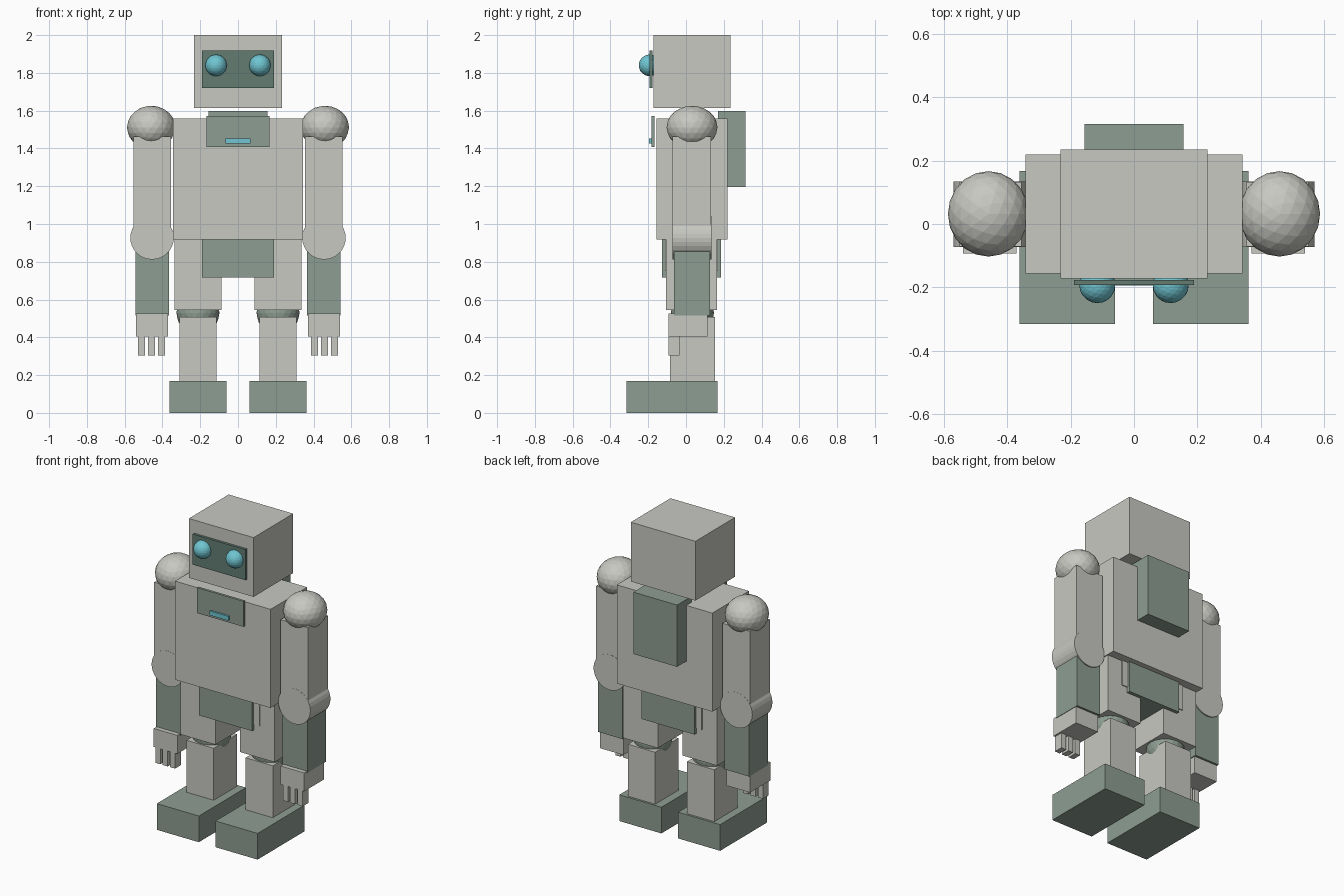
import bpy
import math

cube = bpy.data.objects.get("Cube")
if cube:
    bpy.data.objects.remove(cube, do_unlink=True)


def material(name, rgb):
    m = bpy.data.materials.new(name)
    m.use_nodes = True
    m.diffuse_color = (*rgb, 1)
    m.node_tree.nodes["Principled BSDF"].inputs["Base Color"].default_value = (*rgb, 1)
    return m


LIGHT = material("pale_grey", (0.58, 0.58, 0.54))
GREEN = material("grey_green", (0.27, 0.34, 0.29))
DARK = material("dark_green", (0.125, 0.20, 0.17))
CYAN = material("cyan", (0.16, 0.56, 0.64))


def finish(name, mat):
    ob = bpy.context.object
    ob.name = name
    ob.data.materials.append(mat)
    return ob


def box(name, x, y, z, mat):
    """Box from (min, max) ranges on each axis."""
    mid = [(a + b) / 2 for a, b in (x, y, z)]
    bpy.ops.mesh.primitive_cube_add(size=1, location=mid)
    ob = finish(name, mat)
    ob.scale = [b - a for a, b in (x, y, z)]
    return ob


def centred(name, half, y, z, mat):
    return box(name, (-half, half), y, z, mat)


def ball(name, centre, radii, mat):
    bpy.ops.mesh.primitive_ico_sphere_add(subdivisions=3, radius=1, location=centre)
    ob = finish(name, mat)
    ob.scale = radii
    return ob


# Head and face
centred("head", 0.232, (-0.172, 0.235), (1.615, 2.0), LIGHT)
centred("face_plate", 0.19, (-0.193, -0.177), (1.72, 1.918), DARK)

# Torso, chest panel and backpack
centred("torso", 0.343, (-0.156, 0.22), (0.918, 1.558), LIGHT)
centred("chest_panel", 0.167, (-0.183, -0.167), (1.408, 1.573), GREEN)
centred("chest_light", 0.067, (-0.195, -0.18), (1.425, 1.453), CYAN)
centred("backpack", 0.157, (0.17, 0.316), (1.196, 1.597), GREEN)

# Pelvis
centred("pelvis", 0.232, (-0.111, 0.17), (0.752, 0.93), LIGHT)
centred("pelvis_guard", 0.19, (-0.127, 0.186), (0.716, 0.93), GREEN)

# Limbs and eyes, one set on each side
for side, s in (("left", 1), ("right", -1)):

    def part(name, x, y, z, mat):
        return box(f"{side}_{name}", sorted((s * x[0], s * x[1])), y, z, mat)

    ball(f"{side}_eye", (s * 0.116, -0.193, 1.84), (0.057, 0.057, 0.057), CYAN)

    # Arm
    ball(f"{side}_shoulder", (s * 0.46, 0.032, 1.512), (0.128, 0.135, 0.114), LIGHT)
    part("upper_arm", (0.355, 0.552), (-0.071, 0.133), (0.92, 1.462), LIGHT)
    bpy.ops.mesh.primitive_cylinder_add(
        vertices=32, radius=0.115, depth=0.206,
        location=(s * 0.455, 0.031, 0.927), rotation=(math.pi / 2, 0, 0))
    finish(f"{side}_elbow", LIGHT)
    part("forearm", (0.366, 0.543), (-0.064, 0.127), (0.515, 0.92), GREEN)
    part("hand", (0.371, 0.54), (-0.093, 0.113), (0.405, 0.525), LIGHT)
    for i in range(3):
        x = 0.405 + i * 0.053
        part(f"finger_{i + 1}", (x - 0.018, x + 0.018), (-0.093, -0.034), (0.305, 0.41), LIGHT)

    # Leg
    part("thigh", (0.088, 0.337), (-0.106, 0.164), (0.545, 0.93), LIGHT)
    ball(f"{side}_knee", (s * 0.212, 0.034, 0.53), (0.114, 0.114, 0.114), GREEN)
    part("shin", (0.114, 0.31), (-0.086, 0.153), (0.165, 0.507), LIGHT)
    part("foot", (0.06, 0.362), (-0.316, 0.167), (0, 0.17), GREEN)
